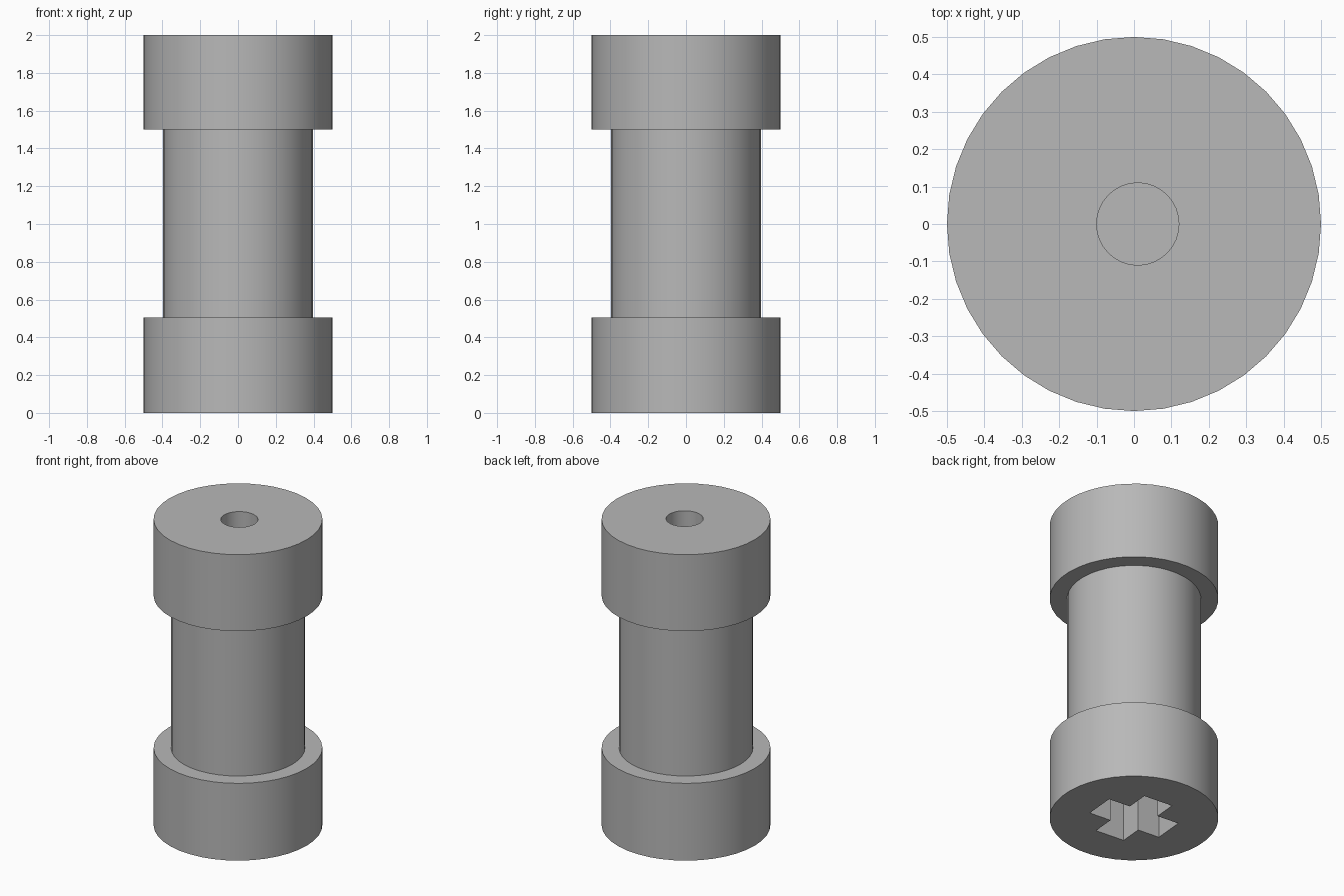
import bpy
import bmesh
from math import cos, sin, pi, radians
from mathutils import Matrix, Vector

cube = bpy.data.objects.get("Cube")
if cube:
    bpy.data.objects.remove(cube, do_unlink=True)

grey = bpy.data.materials.new("mid grey")
grey.use_nodes = True
colour = (0.48, 0.48, 0.48, 1)
grey.diffuse_color = colour
grey.node_tree.nodes["Principled BSDF"].inputs["Base Color"].default_value = colour


def circle(radius, sides=40, x=0.0):
    return [Vector((x + radius * cos(2 * pi * i / sides),
                    radius * sin(2 * pi * i / sides), 0)) for i in range(sides)]


def cross(reach, half_width, turn):
    """Outline of a plus sign: one arm's three corners, turned four times."""
    arm = [(half_width, half_width), (half_width, reach), (-half_width, reach)]
    return [Matrix.Rotation(turn + k * pi / 2, 3, "Z") @ Vector((x, y, 0))
            for k in range(4) for x, y in arm]


def prism(name, bottom, top, *outlines):
    """Extrude an outline, with any further outlines left as holes."""
    bm = bmesh.new()
    edges = []
    for outline in outlines:
        verts = [bm.verts.new(p + Vector((0, 0, bottom))) for p in outline]
        edges += [bm.edges.new((verts[i - 1], verts[i])) for i in range(len(verts))]
    bmesh.ops.triangle_fill(bm, edges=edges, use_beauty=True)
    result = bmesh.ops.extrude_face_region(bm, geom=bm.faces[:], use_keep_orig=True)
    raised = [g for g in result["geom"] if isinstance(g, bmesh.types.BMVert)]
    bmesh.ops.translate(bm, verts=raised, vec=(0, 0, top - bottom))
    bmesh.ops.recalc_face_normals(bm, faces=bm.faces[:])
    mesh = bpy.data.meshes.new(name)
    bm.to_mesh(mesh)
    bm.free()
    mesh.materials.append(grey)
    obj = bpy.data.objects.new(name, mesh)
    bpy.context.collection.objects.link(obj)
    bpy.ops.object.select_all(action="DESELECT")
    obj.select_set(True)
    bpy.context.view_layer.objects.active = obj
    bpy.ops.object.shade_smooth_by_angle(angle=radians(30))
    return obj


# Lower collar with a cross-shaped axle socket
prism("lower_collar", 0, 0.505, circle(0.5), cross(0.25, 0.1, radians(-5)))

# Narrow barrel, whose ends close both sockets
prism("barrel", 0.495, 1.51, circle(0.397))

# Upper collar with a round pin hole
prism("upper_collar", 1.5, 2, circle(0.5), circle(0.11, 32, 0.01))
